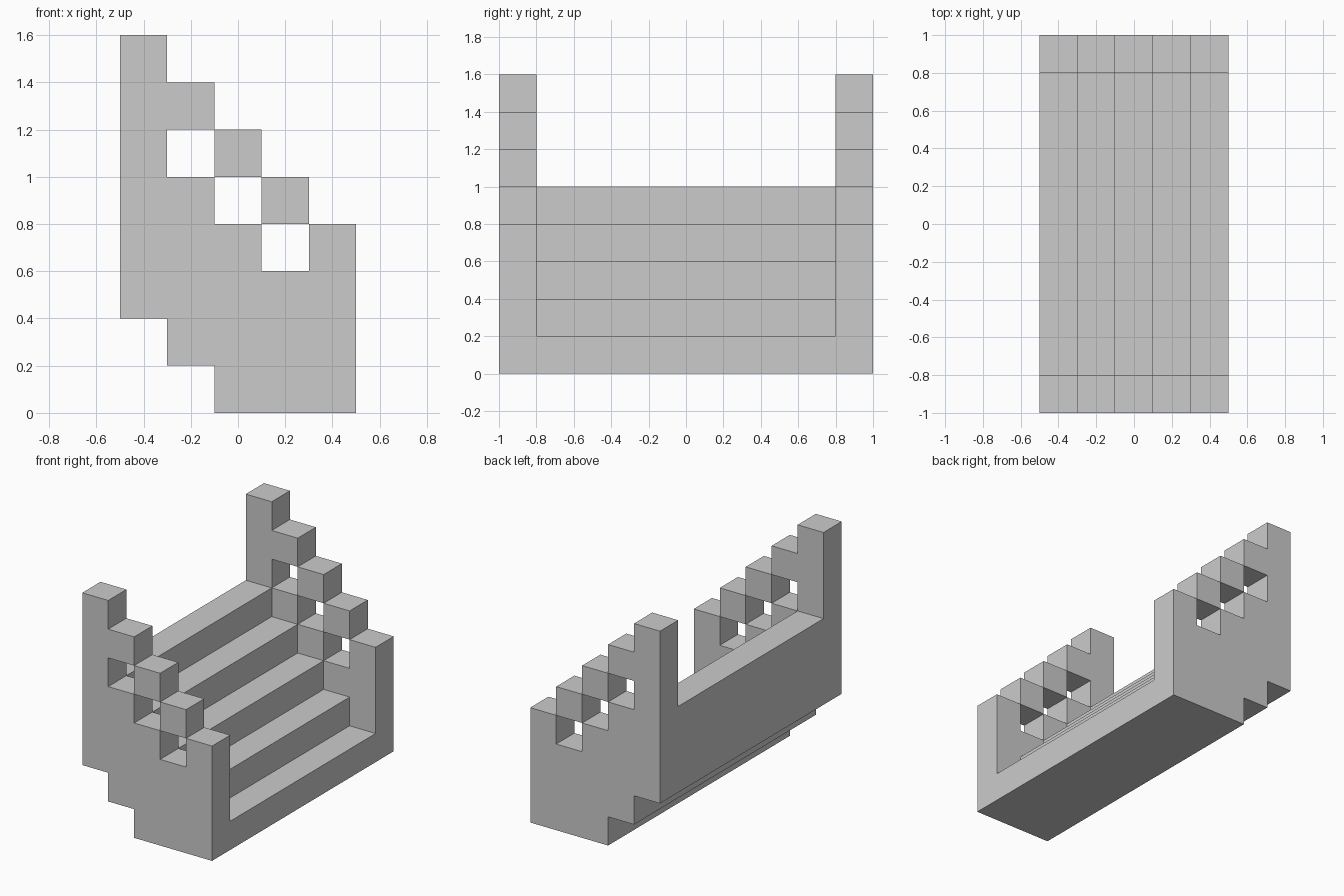
import bpy, bmesh

if "Cube" in bpy.data.objects:
    bpy.data.objects.remove(bpy.data.objects["Cube"])

S = 0.2  # step size


def extrude_profile(name, points, y0, y1):
    """Extrude an x-z outline (in step units) from y0 to y1."""
    bm = bmesh.new()
    face = bm.faces.new([bm.verts.new((x * S, y0, z * S)) for x, z in points])
    ext = bmesh.ops.extrude_face_region(bm, geom=[face])
    verts = [v for v in ext["geom"] if isinstance(v, bmesh.types.BMVert)]
    bmesh.ops.translate(bm, verts=verts, vec=(0, y1 - y0, 0))
    bmesh.ops.recalc_face_normals(bm, faces=bm.faces)
    mesh = bpy.data.meshes.new(name)
    bm.to_mesh(mesh)
    bm.free()
    obj = bpy.data.objects.new(name, mesh)
    bpy.context.collection.objects.link(obj)
    return obj


def block(x, z):
    return [(x, z), (x + 1, z), (x + 1, z + 1), (x, z + 1)]


# Stepped underside shared by the flight and the side walls
underside = [(-2.5, 2), (-1.5, 2), (-1.5, 1), (-0.5, 1), (-0.5, 0), (2.5, 0)]

# Flight of five steps
treads = []
for i in range(5):
    treads += [(2.5 - i, i + 1), (1.5 - i, i + 1)]
extrude_profile("stair_flight", underside + treads, -0.8, 0.8)

# Side walls with end posts, plus the loose handrail blocks
wall = underside + [(2.5, 4), (1.5, 4), (1.5, 3), (0.5, 3), (0.5, 4),
                    (-0.5, 4), (-0.5, 5), (-1.5, 5), (-1.5, 6), (-0.5, 6),
                    (-0.5, 7), (-1.5, 7), (-1.5, 8), (-2.5, 8)]
for side, y0, y1 in (("front", -1.0, -0.8), ("back", 0.8, 1.0)):
    extrude_profile(side + "_wall", wall, y0, y1)
    extrude_profile(side + "_upper_rail_block", block(-0.5, 5), y0, y1)
    extrude_profile(side + "_lower_rail_block", block(0.5, 4), y0, y1)
